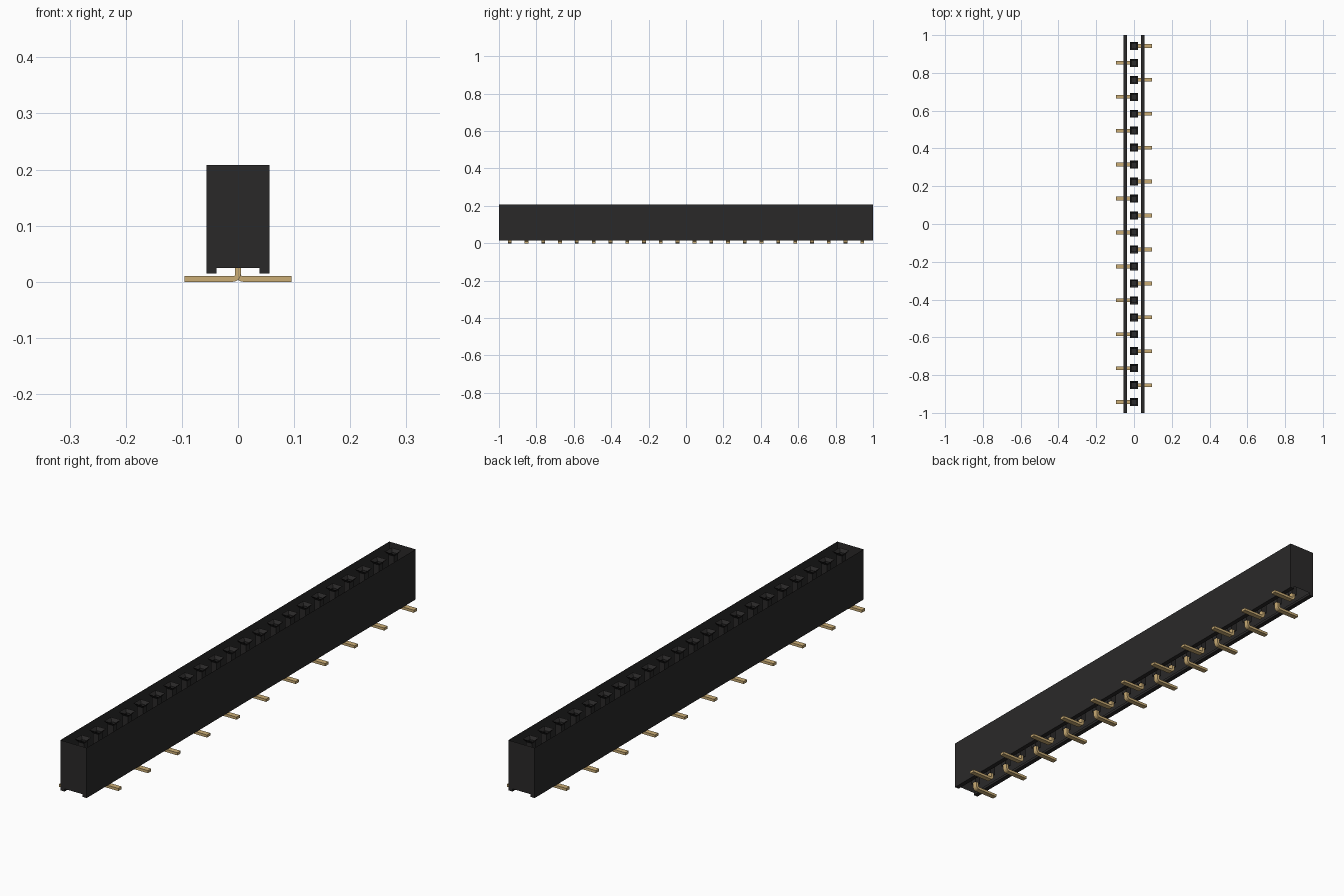
import bpy
import math

cube = bpy.data.objects.get("Cube")
if cube:
    bpy.data.objects.remove(cube, do_unlink=True)


def material(name, color, rough):
    m = bpy.data.materials.new(name)
    m.use_nodes = True
    m.diffuse_color = (*color, 1)
    bsdf = m.node_tree.nodes["Principled BSDF"]
    bsdf.inputs["Base Color"].default_value = (*color, 1)
    bsdf.inputs["Roughness"].default_value = rough
    return m


BLACK = material("black plastic", (0.023, 0.022, 0.022), 0.6)
GOLD = material("pale gold", (0.6, 0.42, 0.18), 0.5)


def build(name, verts, faces, mat):
    mesh = bpy.data.meshes.new(name)
    mesh.from_pydata(verts, [], faces)
    mesh.materials.append(mat)
    obj = bpy.data.objects.new(name, mesh)
    bpy.context.collection.objects.link(obj)
    return obj


def sweep(name, path, y0, y1, mat, closed=False):
    """Extrude an xz path along y; a closed path gets end caps."""
    n = len(path)
    verts = [(x, y, z) for y in (y0, y1) for x, z in path]
    faces = [(i, (i + 1) % n, n + (i + 1) % n, n + i) for i in range(n if closed else n - 1)]
    if closed:
        faces += [tuple(reversed(range(n))), tuple(range(n, 2 * n))]
    return build(name, verts, faces, mat)


PINS, PITCH = 22, 0.0898
W, RAIL = 0.056, 0.038            # half width, inner edge of the foot rails
TOP, FLOOR, FOOT = 0.208, 0.025, 0.015

# Thin housing shell, open between the walls, with a foot rail on each side
for side, label in ((1, "left"), (-1, "right")):
    wall = [(side * W, TOP), (side * W, FOOT), (side * RAIL, FOOT), (side * RAIL, FLOOR)]
    sweep(label + "_wall", wall if side < 0 else wall[::-1], -1, 1, BLACK)

# End walls with the notch between the rails
outline = [(-W, FOOT), (-RAIL, FOOT), (-RAIL, FLOOR), (RAIL, FLOOR),
           (RAIL, FOOT), (W, FOOT), (W, TOP), (-W, TOP)]
for y, label in ((-1, "front_end"), (1, "back_end")):
    order = range(8) if y < 0 else reversed(range(8))
    build(label, [(x, y, z) for x, z in outline], [tuple(order)], BLACK)


def socket(y):
    """Square funnel leading down into a narrow tube with a floor."""
    levels = [(0.021, TOP), (0.012, TOP - 0.012), (0.012, FLOOR)]
    verts = [(sx * r, y + sy * r, z) for r, z in levels
             for sx, sy in ((-1, -1), (1, -1), (1, 1), (-1, 1))]
    faces = [(4 * k + i, 4 * k + 4 + i, 4 * k + 4 + (i + 1) % 4, 4 * k + (i + 1) % 4)
             for k in range(2) for i in range(4)]
    base = len(verts)
    verts += [(sx * 0.012, y + sy * 0.012, 0.09)
              for sx, sy in ((-1, -1), (1, -1), (1, 1), (-1, 1))]
    faces.append((base, base + 1, base + 2, base + 3))
    return verts, faces


def pin_path(side):
    """Bent strip: vertical stem, rounded bend, flat foot."""
    t, inner, steps = 0.005, 0.004, 5
    cx, cz = t + inner, 0.01 + inner
    arc = lambda r: [(cx - r * math.cos(a), cz - r * math.sin(a))
                     for a in (math.pi / 2 * k / steps for k in range(steps + 1))]
    path = [(-t, 0.085)] + arc(inner + 0.01) + [(0.095, 0), (0.095, 0.01)]
    path += arc(inner)[::-1] + [(t, 0.085)]
    path = [(side * x, z) for x, z in path]
    return path if side > 0 else path[::-1]


# Sockets in a row, with feet pointing to alternate sides
for i in range(PINS):
    y = ((PINS - 1) / 2 - i) * PITCH
    build(f"socket_{i + 1}", *socket(y), BLACK)
    side = 1 if i % 2 == 0 else -1
    sweep(f"pin_{i + 1}", pin_path(side), y - 0.01, y + 0.01, GOLD, closed=True)
